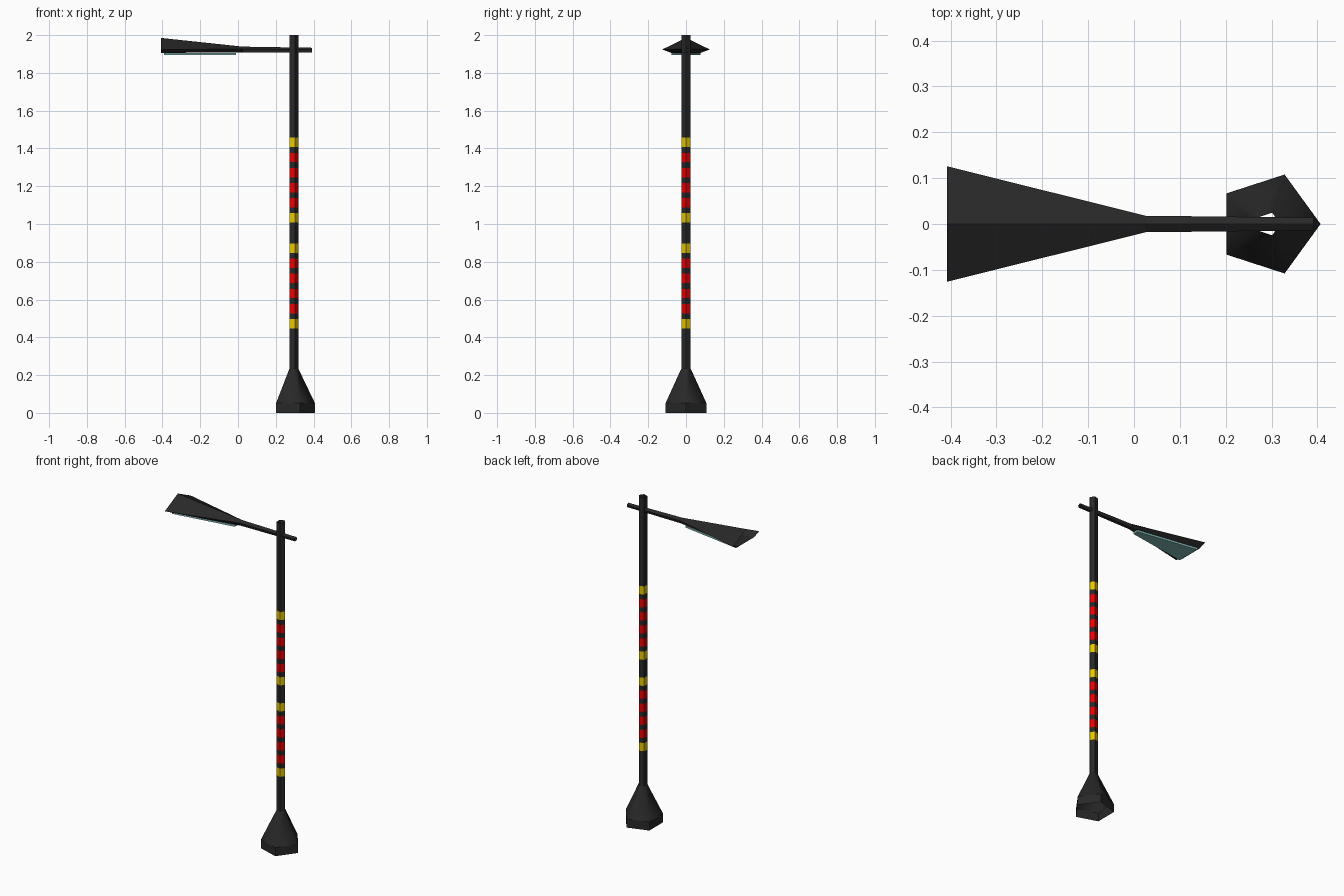
import bpy
import math

if "Cube" in bpy.data.objects:
    bpy.data.objects.remove(bpy.data.objects["Cube"])


def mat(name, rgb):
    m = bpy.data.materials.new(name)
    m.diffuse_color = (*rgb, 1)
    m.use_nodes = True
    m.node_tree.nodes["Principled BSDF"].inputs["Base Color"].default_value = m.diffuse_color
    return m


BLACK = mat("black_metal", (0.021, 0.021, 0.021))
RED = mat("red_band", (0.8, 0.0, 0.0))
YELLOW = mat("yellow_band", (0.8, 0.56, 0.0))
GLASS = mat("teal_glass", (0.22, 0.47, 0.47))


def loft(name, rings, mats, indices=None, capped=False, smooth=False):
    """Skin matching rings of points; indices gives a material per section."""
    n = len(rings[0])
    verts = [p for r in rings for p in r]
    faces, ids = [], []
    for i in range(len(rings) - 1):
        for j in range(n):
            k = (j + 1) % n
            faces.append((i * n + j, i * n + k, (i + 1) * n + k, (i + 1) * n + j))
            ids.append(indices[i] if indices else 0)
    if capped:
        last = (len(rings) - 1) * n
        faces += [tuple(reversed(range(n))), tuple(range(last, last + n))]
        ids += [0, 0]
    me = bpy.data.meshes.new(name)
    me.from_pydata(verts, [], faces)
    for m in mats:
        me.materials.append(m)
    for p, i in zip(me.polygons, ids):
        p.material_index = i
        p.use_smooth = smooth
    ob = bpy.data.objects.new(name, me)
    bpy.context.collection.objects.link(ob)
    return ob


def pentagon(z, r, cx=0.2935):
    return [(cx + r * math.cos(math.tau * i / 5), r * math.sin(math.tau * i / 5), z)
            for i in range(5)]


R = 0.0258
# flared foot, open underneath: flat skirt and softly shaded cone
loft("base_skirt", [pentagon(0, 0.1135), pentagon(0.052, 0.1135)], [BLACK])
loft("base_cone", [pentagon(0.052, 0.1135), pentagon(0.235, R)], [BLACK], smooth=True)

# open pole with painted bands: two groups of yellow, four red, yellow
heights, colours = [0.235], []
for i in range(12, -1, -1):
    if i == 6:
        continue
    top = 1.457 - 0.08 * i
    heights += [top - 0.05, top]
    colours += [0, 2 if i in (0, 5, 7, 12) else 1]
heights.append(2.0)
colours.append(0)
loft("pole", [pentagon(z, R) for z in heights], [BLACK, RED, YELLOW], colours)


# arm widening into the lamp hood: five-sided section with a ridge on top
def section(x, half, top, side, bottom):
    return [(x, 0, top), (x, half, side), (x, half * 0.62, bottom),
            (x, -half * 0.62, bottom), (x, -half, side)]


loft("arm_and_hood", [section(0.392, 0.014, 1.933, 1.924, 1.909),
                      section(0.025, 0.018, 1.939, 1.926, 1.908),
                      section(-0.408, 0.126, 1.985, 1.924, 1.906)],
     [BLACK])


# glass panel under the hood
def slab(x, half):
    return [(x, half, 1.9055), (x, half, 1.894), (x, -half, 1.894), (x, -half, 1.9055)]


loft("lamp_glass", [slab(-0.01, 0.017), slab(-0.393, 0.077)], [GLASS], capped=True)
